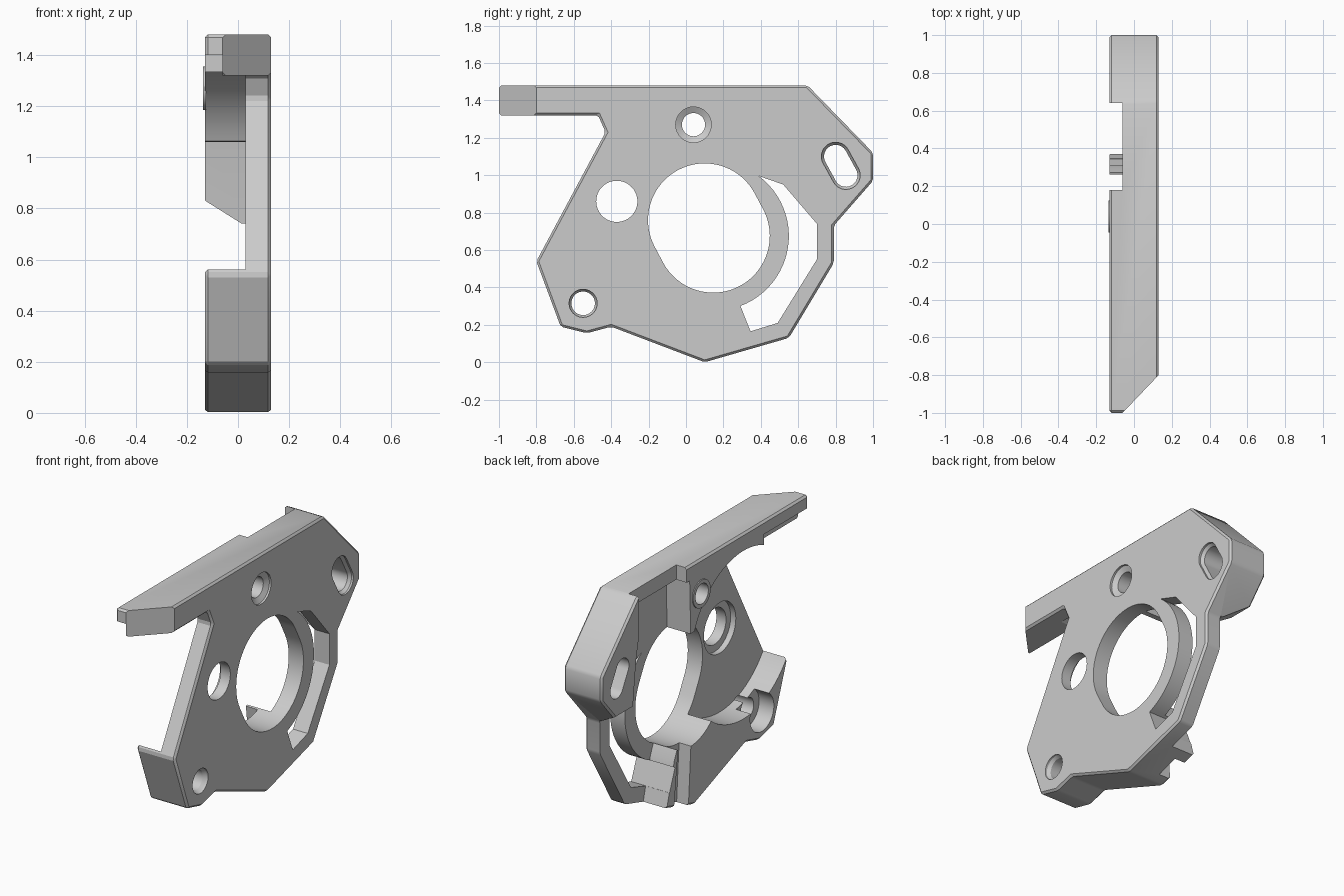
import bpy, bmesh
from math import sin, cos, pi, atan2
from mathutils import Vector

cube = bpy.data.objects.get("Cube")
if cube:
    bpy.data.objects.remove(cube, do_unlink=True)

grey = bpy.data.materials.new("matte grey")
grey.use_nodes = True
grey.diffuse_color = (0.6, 0.6, 0.6, 1)
grey.node_tree.nodes["Principled BSDF"].inputs["Base Color"].default_value = (0.6, 0.6, 0.6, 1)

BACK, FLOOR, FACE = -0.13, 0.03, 0.13


def loft(name, sections, bevel=0):
    """Solid skinned through rings of equal point count."""
    bm = bmesh.new()
    rings = [[bm.verts.new(p) for p in s] for s in sections]
    n = len(rings[0])
    bm.faces.new(rings[0])
    bm.faces.new(rings[-1])
    for a, b in zip(rings, rings[1:]):
        for i in range(n):
            j = (i + 1) % n
            bm.faces.new((a[i], a[j], b[j], b[i]))
    bmesh.ops.recalc_face_normals(bm, faces=bm.faces)
    if bevel:
        bmesh.ops.bevel(bm, geom=list(bm.edges), offset=bevel, segments=1,
                        profile=0.5, affect='EDGES')
    me = bpy.data.meshes.new(name)
    bm.to_mesh(me)
    bm.free()
    me.materials.append(grey)
    ob = bpy.data.objects.new(name, me)
    bpy.context.collection.objects.link(ob)
    return ob


def slab(name, yz, x0, x1, bevel=0):
    return loft(name, [[(x, y, z) for y, z in yz] for x in (x0, x1)], bevel)


def box(name, x0, x1, y0, y1, z0, z1):
    return slab(name, [(y0, z0), (y1, z0), (y1, z1), (y0, z1)], x0, x1)


def capsule(c1, c2, r, n=32):
    """Outline of two equal circles joined by straight sides."""
    a = atan2(c2[1] - c1[1], c2[0] - c1[0])
    pts = []
    for c, start in ((c2, a - pi / 2), (c1, a + pi / 2)):
        pts += [(c[0] + r * cos(start + pi * i / n), c[1] + r * sin(start + pi * i / n))
                for i in range(n + (c1 != c2))]
    return pts


def circle(c, r, n=32):
    return capsule(c, c, r, n)


def hole(c1, c2, r, flare):
    """Through hole with a flared mouth on the outer face."""
    stops = ((-0.3, r), (FACE - 0.03, r), (FACE - 0.012, r + flare), (0.2, r + flare))
    return loft("hole_cutter", [[(x, y, z) for y, z in capsule(c1, c2, rad, 20)]
                                for x, rad in stops])


# Full-depth body
outline = [(-1, 1.32), (-1, 1.48), (.65, 1.48), (1, 1.12), (1, .97), (.79, .73),
           (.79, .53), (.55, .13), (.1, 0), (-.4, .19), (-.53, .155), (-.67, .19),
           (-.8, .54), (-.43, 1.23), (-.47, 1.32)]
bracket = slab("bracket", outline, BACK, FACE, 0.012)

gear, upper, lower = (-.37, .86), (.04, 1.27), (-.55, .315)
bore_top, bore_low = (.1, .76), (.145, .675)
cutters = []

# Gear clearance and open pocket behind the plate
cutters.append(slab("gear_cutter", circle(gear, .515, 48), -0.3, FLOOR))
cutters.append(slab("pocket_cutter", [(.15, 1.39), (.61, 1.39), (.67, 1.1), (.71, .74),
                                      (1.1, .74), (1.1, -.1), (.42, -.1), (.3, .34),
                                      (.13, .72)], -0.31, FLOOR))
# Sloped underside of the rear corner block
cutters.append(loft("slope_cutter", [[(FLOOR + .001, y, .73), (-.16, y, .85), (-.16, y, .6)]
                                     for y in (.6, 1.2)]))
# Recess in the top rail, notch under its front end, and angled rail tip
cutters.append(box("rail_recess_cutter", -0.32, -0.06, .18, .64, 1.2, 1.6))
cutters.append(box("rail_notch_cutter", -0.33, -0.06, -1.2, -.57, 1.2, 1.4))
cutters.append(loft("tip_cutter", [[(.14, -.79, z), (-.07, -1.01, z), (-.07, -1.2, z),
                                    (.3, -1.2, z), (.3, -.79, z)] for z in (1.2, 1.6)]))
# Groove across the lower block
cutters.append(slab("groove_cutter", [(.13, .5), (.17, -.1), (.32, -.1), (.25, .5)],
                    -0.34, -0.05))

# Central bore
cutters.append(slab("bore_cutter", capsule(bore_top, bore_low, .303, 40), -0.35, 0.3))

# Curved window beside the bore
arc = [(.15 + .4 * cos(t), .675 + .4 * sin(t))
       for t in [-1.21 + 2.14 * i / 24 for i in range(25)]]
window = arc + [(.52, .95), (.7, .74), (.7, .55), (.49, .21), (.345, .165)]
cutters.append(slab("window_cutter", window, -0.36, 0.31))

# Screw holes and counterbores
cutters.append(slab("pivot_cutter", circle(gear, .11), -0.37, 0.32))
cutters.append(slab("pivot_seat_cutter", circle(gear, .155), -0.1, FLOOR + .035))
cutters.append(hole(upper, upper, .062, .033))
cutters.append(hole(lower, lower, .063, .012))
cutters.append(slab("lower_seat_cutter", circle(lower, .115), -0.38, -0.03))
cutters.append(hole((.8, 1.1), (.855, 1.0), .062, .014))

for cutter in cutters:
    cutter.hide_render = True
    mod = bracket.modifiers.new("cut", 'BOOLEAN')
    mod.operation, mod.solver, mod.object = 'DIFFERENCE', 'EXACT', cutter
    bpy.context.view_layer.update()
    cut = bpy.data.meshes.new_from_object(
        bracket.evaluated_get(bpy.context.evaluated_depsgraph_get()))
    bracket.modifiers.clear()
    bracket.data = cut
    bpy.data.objects.remove(cutter, do_unlink=True)

# Raised washer ring around the upper screw hole
ring_bm = bmesh.new()
loops = [[ring_bm.verts.new((x, upper[0] + r * cos(2 * pi * i / 40),
                             upper[1] + r * sin(2 * pi * i / 40))) for i in range(40)]
         for x, r in ((BACK + .005, .062), (BACK - .006, .062),
                      (BACK - .006, .085), (BACK + .005, .085))]
for k in range(4):
    a, b = loops[k], loops[(k + 1) % 4]
    for i in range(40):
        j = (i + 1) % 40
        ring_bm.faces.new((a[i], a[j], b[j], b[i]))
bmesh.ops.recalc_face_normals(ring_bm, faces=ring_bm.faces)
ring_mesh = bpy.data.meshes.new("screw_ring")
ring_bm.to_mesh(ring_mesh)
ring_bm.free()
ring_mesh.materials.append(grey)
ring = bpy.data.objects.new("screw_ring", ring_mesh)
bpy.context.collection.objects.link(ring)

# Smooth bores, crisp edges
for ob in (bracket, ring):
    bpy.ops.object.select_all(action='DESELECT')
    ob.select_set(True)
    bpy.context.view_layer.objects.active = ob
    bpy.ops.object.shade_smooth_by_angle(angle=0.4)
